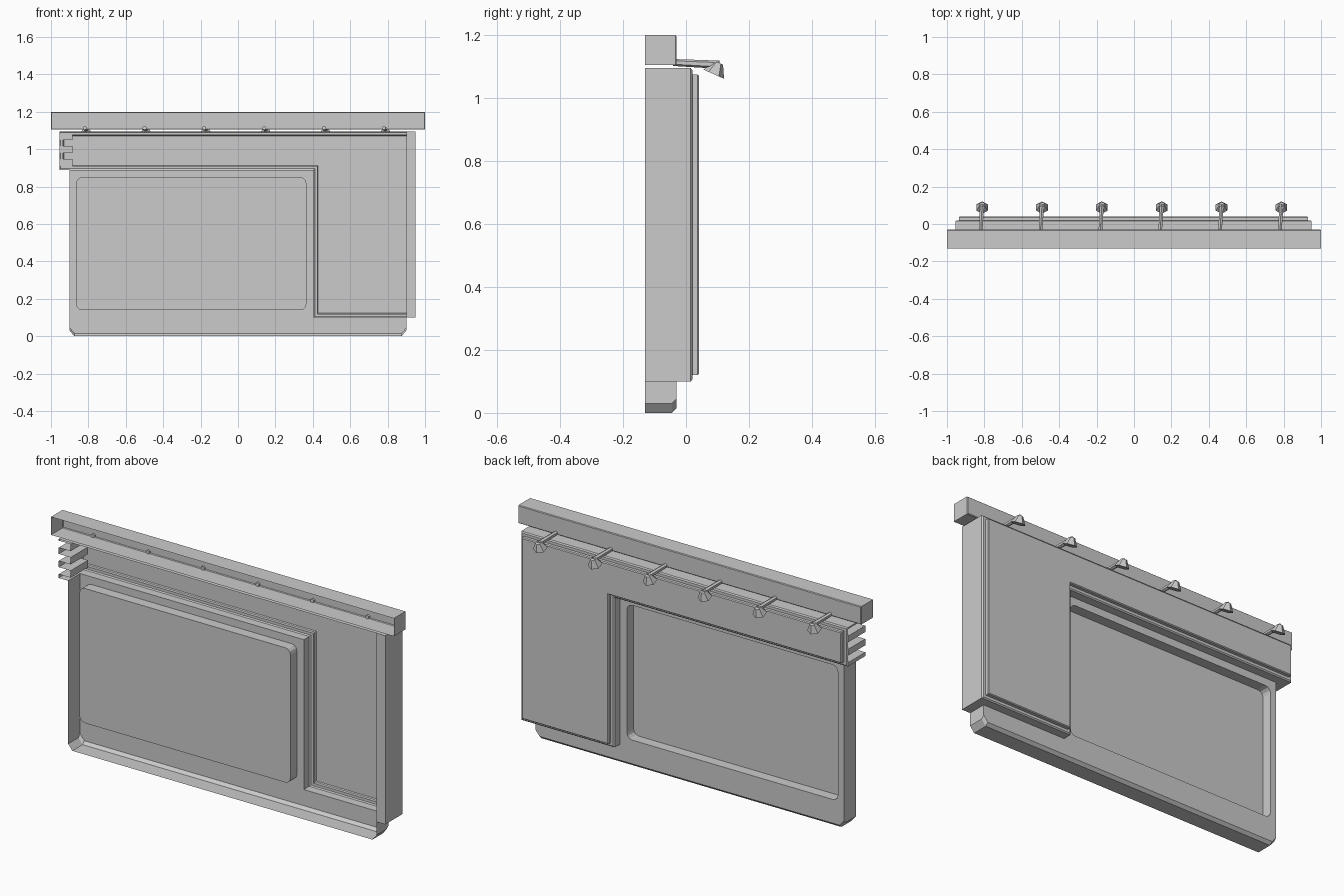
import bpy, bmesh, math
from mathutils import Vector, Matrix

if "Cube" in bpy.data.objects:
    bpy.data.objects.remove(bpy.data.objects["Cube"])

FRONT, SHEET, BODY = -0.13, -0.03, 0.015


def finish(bm, name):
    """Weld, orient normals and link the mesh as an object."""
    bmesh.ops.remove_doubles(bm, verts=bm.verts[:], dist=1e-5)
    bmesh.ops.recalc_face_normals(bm, faces=bm.faces[:])
    bm.normal_update()
    if sum(f.normal.y * f.calc_area() for f in bm.faces) < -1e-3:
        bmesh.ops.reverse_faces(bm, faces=bm.faces[:])
    me = bpy.data.meshes.new(name)
    bm.to_mesh(me)
    bm.free()
    ob = bpy.data.objects.new(name, me)
    bpy.context.collection.objects.link(ob)
    return ob


def ring(bm, pts, y):
    return [bm.verts.new((x, y, z)) for x, z in pts]


def bridge(bm, a, b, closed=False, skip=()):
    n = len(a)
    for i in range(n if closed else n - 1):
        if i not in skip:
            j = (i + 1) % n
            bm.faces.new((a[i], a[j], b[j], b[i]))


def strip(bm, pts, y0, y1):
    bridge(bm, ring(bm, pts, y0), ring(bm, pts, y1))


def rounded_rect(x0, x1, z0, z1, r, seg=3):
    pts = []
    corners = [(x1 - r, z1 - r), (x0 + r, z1 - r), (x0 + r, z0 + r), (x1 - r, z0 + r)]
    for k, (cx, cz) in enumerate(corners):
        for s in range(seg + 1):
            a = math.pi / 2 * (k + s / seg)
            pts.append((cx + r * math.cos(a), cz + r * math.sin(a)))
    return pts


# Top beam, open towards -y
bm = bmesh.new()
outer = [(-1, 1.105), (1, 1.105), (1, 1.2), (-1, 1.2)]
inner = [(x * 0.997, 1.1525 + (z - 1.1525) * 0.93) for x, z in outer]
a, b, c = ring(bm, outer, FRONT), ring(bm, outer, SHEET - 0.004), ring(bm, inner, SHEET)
bridge(bm, a, b, True)
bridge(bm, b, c, True)
bm.faces.new(c)
finish(bm, "top_beam")

# Lower wall: side returns, chamfered bottom, sheet with recessed window
bm = bmesh.new()
path = [(-0.9, 0.89), (-0.9, 0.03), (-0.875, 0), (0.875, 0), (0.9, 0.03), (0.9, 0.1)]
lip = [(x, z + 0.015 if z < 0.05 else z) for x, z in path]
a, b, c = ring(bm, path, FRONT), ring(bm, path, SHEET - 0.015), ring(bm, lip, SHEET)
bridge(bm, a, b)
bridge(bm, b, c)
c += ring(bm, [(0.405, 0.1), (0.405, 0.89)], SHEET)
window = rounded_rect(-0.865, 0.365, 0.14, 0.85, 0.03)
w0, w1 = ring(bm, window, SHEET), ring(bm, window, SHEET - 0.055)
bridge(bm, w0, w1, True)
bm.faces.new(w1)
edges = []
for loop in (c, w0):
    for i, v in enumerate(loop):
        w = loop[(i + 1) % len(loop)]
        edges.append(bm.edges.get((v, w)) or bm.edges.new((v, w)))
bmesh.ops.triangle_fill(bm, edges=edges, use_beauty=True, use_dissolve=False)
finish(bm, "lower_wall")

# L-shaped sign: stepped profile; each corner has its inset direction
L = [(-0.955, 0.89, 1, 1), (0.405, 0.89, 1, 1), (0.405, 0.1, 1, 1),
     (0.95, 0.1, -1, 1), (0.95, 1.095, -1, -1), (-0.955, 1.095, 1, -1)]
profile = [(0, SHEET), (0, BODY), (0.006, 0.02), (0.02, 0.02), (0.02, 0.036), (0.024, 0.041)]
bm = bmesh.new()
prev = None
for inset, y in profile:
    cur = ring(bm, [(x + sx * inset, z + sz * inset) for x, z, sx, sz in L], y)
    if prev:
        bridge(bm, prev, cur, True, skip=(5,) if y == BODY else ())
    prev = cur
bm.faces.new(prev)
finish(bm, "sign_panel")

# Sign returns and the flange at the right edge
bm = bmesh.new()
strip(bm, [(0.9, 0.1), (0.95, 0.1), (0.95, 1.095), (-0.955, 1.095)], FRONT, SHEET)
strip(bm, [(-0.955, 0.89), (-0.9, 0.89)], FRONT, SHEET)
bm.faces.new(ring(bm, [(0.9, 0.1), (0.95, 0.1), (0.95, 1.095), (0.9, 1.095)], FRONT))
finish(bm, "sign_returns")

# Left end of the sign with three vent slots
bm = bmesh.new()
wall = [(-0.955, 0.89)]
for z0 in (0.91, 0.98, 1.05):
    slot = [(-0.955, z0), (-0.885, z0), (-0.885, z0 + 0.037), (-0.955, z0 + 0.037)]
    wall += slot
    bm.faces.new(ring(bm, slot, BODY - 0.002))
wall.append((-0.955, 1.095))
strip(bm, wall, FRONT, BODY)
finish(bm, "vented_end")


def taper(bm, p, q, r0, r1, sides):
    """Capped tapered cylinder from p to q."""
    p, q = Vector(p), Vector(q)
    d = q - p
    m = Matrix.Translation((p + q) / 2) @ d.to_track_quat('Z', 'Y').to_matrix().to_4x4()
    bmesh.ops.create_cone(bm, cap_ends=True, segments=sides, radius1=r0,
                          radius2=r1, depth=d.length, matrix=m)


# Row of six sign lamps: arm and conical shade
for i in range(6):
    x = -0.815 + 0.32 * i
    bm = bmesh.new()
    taper(bm, (x - 0.005, -0.04, 1.113), (x + 0.003, 0.105, 1.106), 0.011, 0.013, 6)
    taper(bm, (x + 0.003, 0.088, 1.076), (x + 0.003, 0.104, 1.112), 0.036, 0.015, 6)
    ob = finish(bm, f"sign_lamp_{i + 1}")
    for poly in ob.data.polygons:
        poly.use_smooth = False
